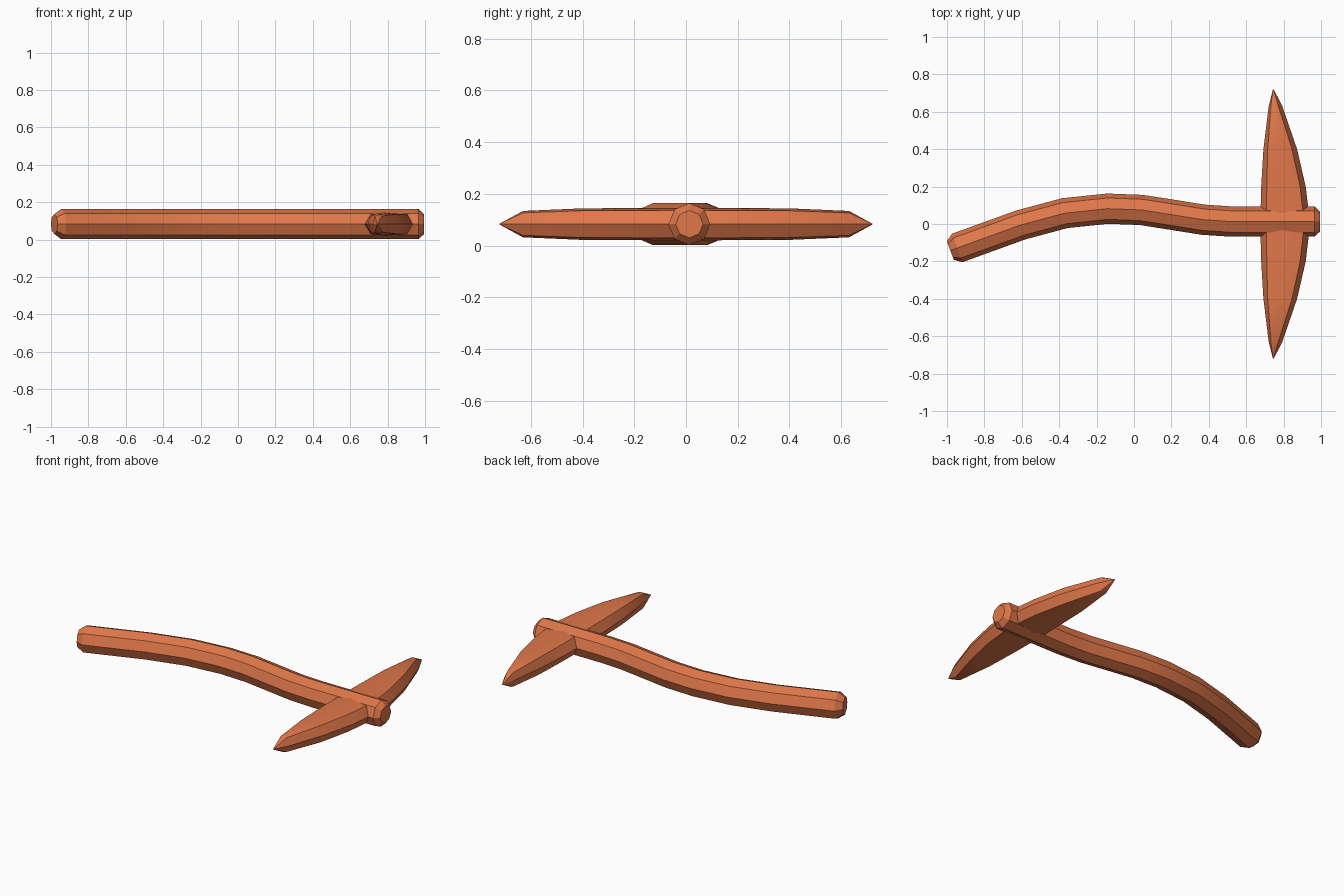
import bpy, bmesh, math
from mathutils import Vector

old = bpy.data.objects.get("Cube")
if old:
    bpy.data.objects.remove(old, do_unlink=True)

MID = 0.083  # height of the symmetry plane

clay = bpy.data.materials.new("terracotta_orange")
clay.use_nodes = True
colour = (0.74, 0.185, 0.068, 1)
clay.diffuse_color = colour
clay.node_tree.nodes["Principled BSDF"].inputs["Base Color"].default_value = colour


def loft(name, rings):
    """Skin a list of closed rings and cap both ends."""
    bm = bmesh.new()
    loops = [[bm.verts.new(p) for p in ring] for ring in rings]
    n = len(loops[0])
    for a, b in zip(loops, loops[1:]):
        for i in range(n):
            j = (i + 1) % n
            bm.faces.new((a[i], a[j], b[j], b[i]))
    bm.faces.new(loops[0])
    bm.faces.new(loops[-1])
    bmesh.ops.remove_doubles(bm, verts=bm.verts, dist=0.0005)
    bmesh.ops.recalc_face_normals(bm, faces=bm.faces)
    mesh = bpy.data.meshes.new(name)
    bm.to_mesh(mesh)
    bm.free()
    mesh.materials.append(clay)
    obj = bpy.data.objects.new(name, mesh)
    bpy.context.collection.objects.link(obj)
    bpy.ops.object.select_all(action='DESELECT')
    obj.select_set(True)
    bpy.context.view_layer.objects.active = obj
    bpy.ops.object.shade_smooth_by_angle(angle=math.radians(30))
    return obj


# Handle: octagonal rod swept along a gently bent path, chamfered ends
path = [(-0.982, -0.142), (-0.945, -0.128), (-0.605, -0.005), (-0.37, 0.058),
        (-0.14, 0.082), (0.04, 0.075), (0.2, 0.05), (0.37, 0.023),
        (0.52, 0.013), (0.965, 0.013), (0.995, 0.013)]
pts = [Vector((x, y, MID)) for x, y in path]
rings = []
for k, p in enumerate(pts):
    tangent = (pts[min(k + 1, len(pts) - 1)] - pts[max(k - 1, 0)]).normalized()
    side = Vector((-tangent.y, tangent.x, 0))
    r = 0.053 if k in (0, len(pts) - 1) else 0.081
    angles = [math.tau * i / 8 for i in range(8)]
    rings.append([p + side * r * math.cos(a) + Vector((0, 0, r * math.sin(a)))
                  for a in angles])
loft("handle", rings)

# Pick head: y, back edge, top left, ridge, top right, front edge, ridge height
stations = [(0.0, 0.675, 0.708, 0.79, 0.91, 0.942, 0.063),
            (0.2, 0.68, 0.71, 0.785, 0.888, 0.918, 0.062),
            (0.4, 0.692, 0.715, 0.775, 0.845, 0.872, 0.061),
            (0.63, 0.72, 0.732, 0.75, 0.772, 0.793, 0.051),
            (0.72, 0.745, 0.745, 0.745, 0.745, 0.745, 0.0)]


def head_ring(s, sign):
    y, back, left, ridge, right, front, h = s
    upper = [(left, 0.85 * h), (ridge, h), (right, 0.85 * h)]
    lower = [(x, -z) for x, z in reversed(upper)]
    return [Vector((x, sign * y, MID + z))
            for x, z in [(back, 0)] + upper + [(front, 0)] + lower]


# Tips collapse to a point, so end on a tiny ring
def tip(ring):
    c = ring[0]
    return [c + Vector((0.002 * math.cos(a), 0, 0.002 * math.sin(a)))
            for a in [math.pi - math.tau * i / 8 for i in range(8)]]


back_half = [head_ring(s, 1) for s in stations]
front_half = [head_ring(s, -1) for s in stations[1:]]
head = front_half[::-1] + back_half
head[0], head[-1] = tip(head[0]), tip(head[-1])
loft("pick_head", head)
